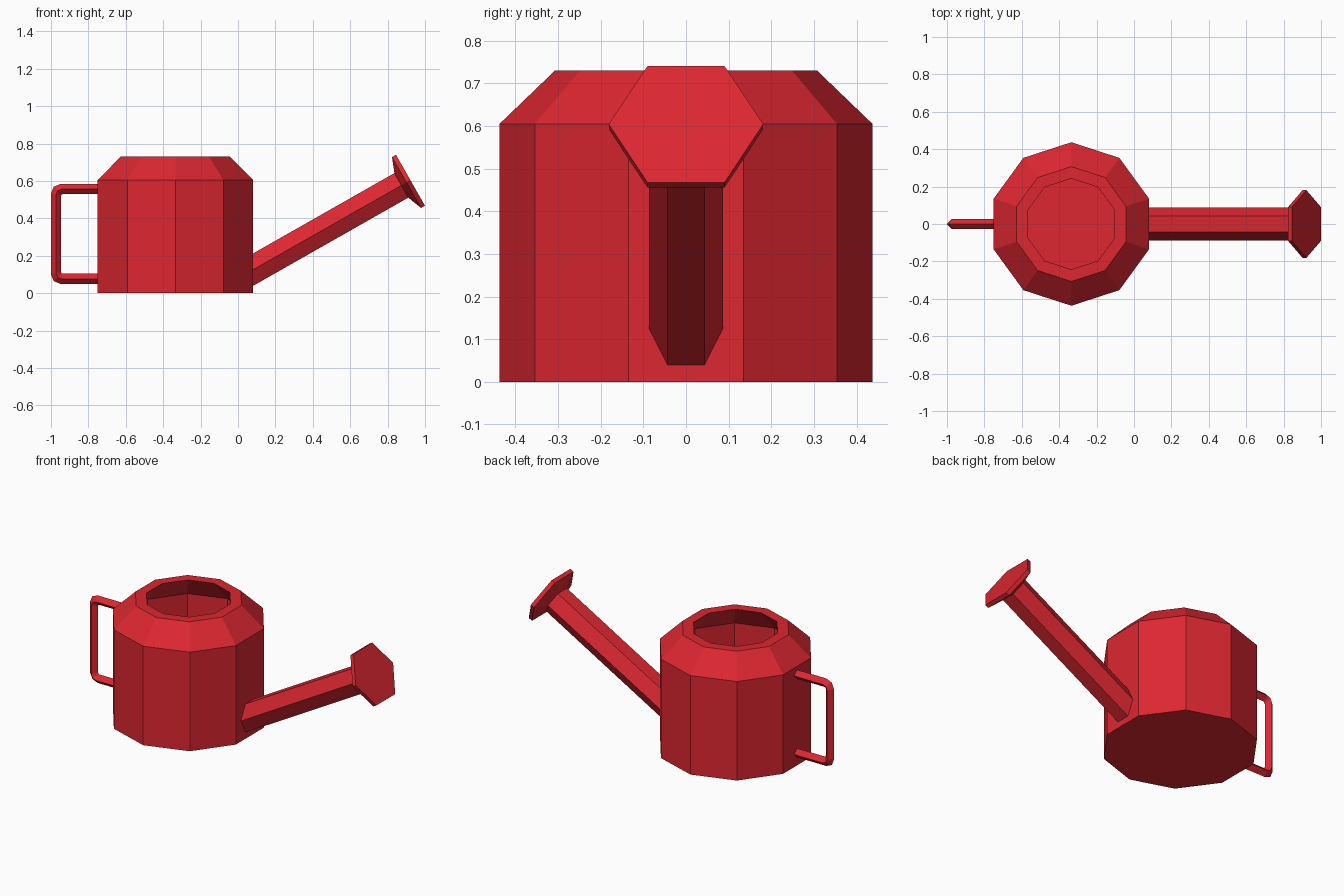
import bpy, bmesh, math
from mathutils import Vector

if "Cube" in bpy.data.objects:
    bpy.data.objects.remove(bpy.data.objects["Cube"])

red = bpy.data.materials.new("red_plastic")
red.diffuse_color = (0.72, 0.02, 0.03, 1)
red.use_nodes = True
red.node_tree.nodes["Principled BSDF"].inputs["Base Color"].default_value = red.diffuse_color
Y = Vector((0, 1, 0))


def loft(name, rings, sides):
    """Skin polygon rings (x, z, in-plane direction, y radius) and cap both ends."""
    bm = bmesh.new()
    loops = []
    for x, z, (ux, uz), r in rings:
        c, u = Vector((x, 0, z)), Vector((ux, 0, uz))
        angles = [2 * math.pi * i / sides for i in range(sides)]
        loops.append([bm.verts.new(c + Y * r * math.cos(a) + u * r * math.sin(a)) for a in angles])
    for a, b in zip(loops, loops[1:]):
        for i in range(sides):
            j = (i + 1) % sides
            bm.faces.new((a[i], a[j], b[j], b[i]))
    bm.faces.new(loops[0])
    bm.faces.new(loops[-1])
    bmesh.ops.recalc_face_normals(bm, faces=bm.faces)
    mesh = bpy.data.meshes.new(name)
    bm.to_mesh(mesh)
    bm.free()
    mesh.materials.append(red)
    obj = bpy.data.objects.new(name, mesh)
    bpy.context.collection.objects.link(obj)
    return obj


# Hollow ten-sided body: outer wall, shoulder, rim, then the inside back down
body_profile = [(0.437, 0), (0.437, 0.605), (0.307, 0.73), (0.243, 0.73),
                (0.375, 0.585), (0.375, 0.06)]
loft("body", [(-0.335, z, (1, 0), r) for r, z in body_profile], 10)

# Spout: six-sided tube, its lower end cut upright inside the body wall
tilt = math.radians(29.6)
dx, dz = math.cos(tilt), math.sin(tilt)
tip = Vector((0.922, 0, 0.604))
up = (-dz, dx)


def along(d, r):
    """Square ring on the spout axis, d behind the tip."""
    return (tip.x - d * dx, tip.z - d * dz, up, r)


start = (tip.x - 0.05) / dx
loft("spout", [(0.05, tip.z - start * dz, (0, 1 / dx), 0.087), along(0.05, 0.087)], 6)

# Rose: short flare and thin flat rim
loft("rose", [along(0.056, 0.087), along(0.024, 0.181), along(0, 0.181)], 6)

# Handle: diamond-section bar with rounded corners, mitred at each bend
bend, cx, hi, lo = 0.03, -0.943, 0.527, 0.107
path = [Vector((-0.72, hi + bend))]
for zc, first in ((hi, 90), (lo, 180)):
    for k in range(3):
        a = math.radians(first + 45 * k)
        path.append(Vector((cx + bend * math.cos(a), zc + bend * math.sin(a))))
path.append(Vector((-0.72, lo - bend)))
rings = []
for i, p in enumerate(path):
    before = (p - path[max(i - 1, 0)]).normalized()
    after = (path[min(i + 1, len(path) - 1)] - p).normalized()
    t = (before + after).normalized()
    stretch = 1 / t.dot(after if after.length else before)
    rings.append((p.x, p.y, (t.y * stretch, -t.x * stretch), 0.0275))
loft("handle", rings, 4)
